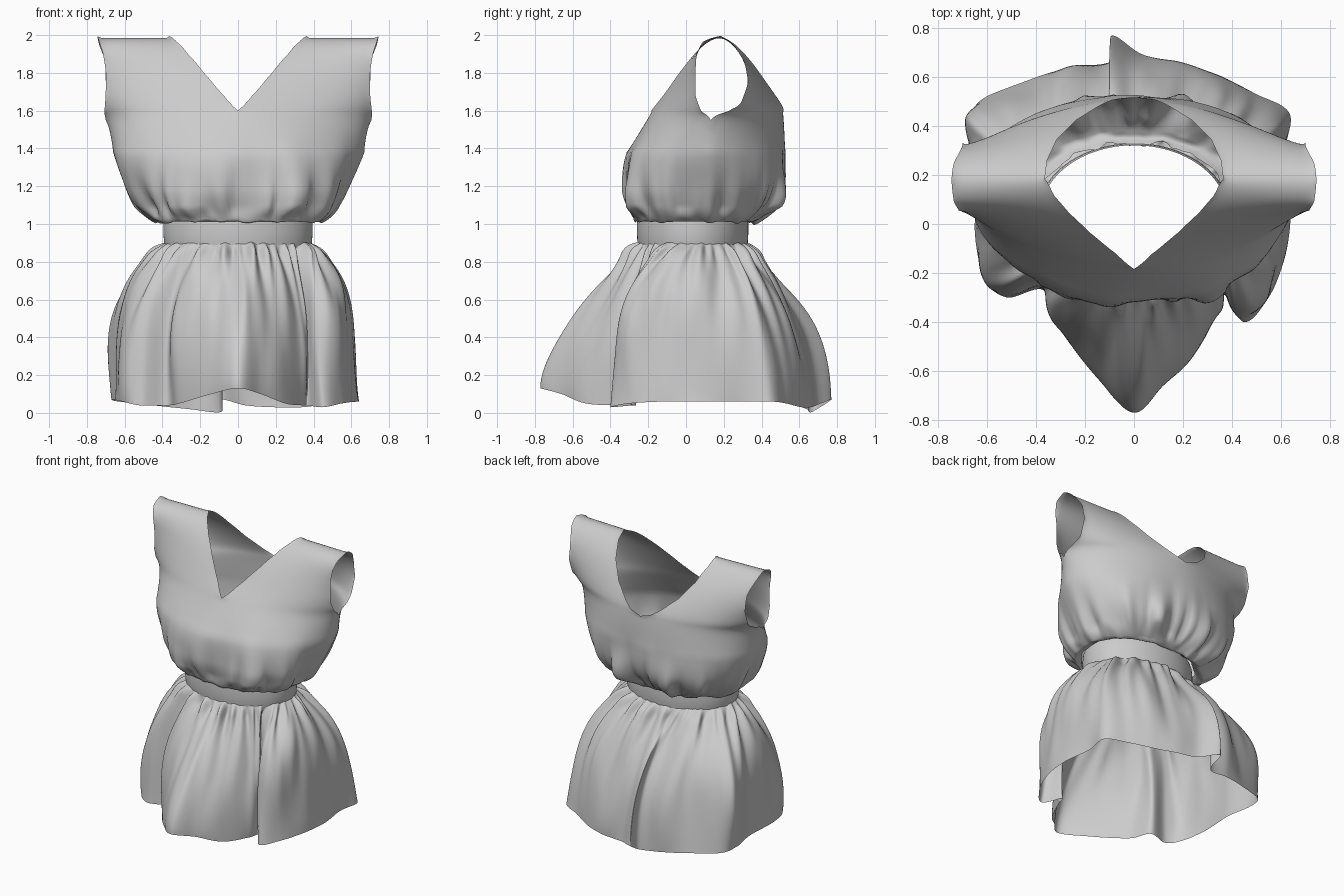
import bpy, bmesh
from math import sin, cos, pi, atan2, hypot, exp
from mathutils import Vector, noise

if "Cube" in bpy.data.objects:
    bpy.data.objects.remove(bpy.data.objects["Cube"])

CY = 0.035          # depth of the waist centre
WX, WY = 0.395, 0.295  # waist radii


def catmull(a, b, c, d, t):
    return 0.5 * (2*b + (c - a)*t + (2*a - 5*b + 4*c - d)*t*t + (3*b - a - 3*c + d)*t**3)


def make_object(name, grids, relax_above=None):
    """Build one smooth cloth surface from grids of points, welding shared edges."""
    bm = bmesh.new()
    for grid in grids:
        rows = [[bm.verts.new(p) for p in row] for row in grid]
        for r0, r1 in zip(rows, rows[1:]):
            for i in range(len(r0) - 1):
                bm.faces.new((r0[i], r0[i+1], r1[i+1], r1[i]))
    bmesh.ops.remove_doubles(bm, verts=bm.verts, dist=0.0008)
    if relax_above is not None:
        soft = [v for v in bm.verts if v.co.z > relax_above and not v.is_boundary]
        for _ in range(35):
            bmesh.ops.smooth_vert(bm, verts=soft, factor=0.5, use_axis_x=True, use_axis_y=True, use_axis_z=True)
    bmesh.ops.recalc_face_normals(bm, faces=bm.faces)
    for f in bm.faces:
        f.smooth = True
    me = bpy.data.meshes.new(name)
    bm.to_mesh(me)
    bm.free()
    ob = bpy.data.objects.new(name, me)
    bpy.context.collection.objects.link(ob)
    return ob


def gather(a, seed):
    """Irregular pleat wave around the body."""
    return noise.noise(Vector((cos(a)*3.2, sin(a)*3.2, seed))) + 0.5*noise.noise(Vector((cos(a)*8, sin(a)*8, seed + 7)))


# ---------- bodice: rows of (z, inner x, inner y, outer x, outer y, roundness)
low = [(1.04, .39, .04), (1.015, .45, .045), (1.09, .53, .07), (1.2, .60, .10),
       (1.38, .665, .12), (1.55, .70, .13)]
front_y = [-.26, -.27, -.30, -.325, -.32, -.215]
back_y = [.33, .37, .465, .515, .525, .52]
round_f = [1, 1, 1, 1, .85, .65]
round_b = [1, 1, 1, 1, .9, .75]
front_rows = [(z, 0, y, x, s, k) for (z, x, s), y, k in zip(low, front_y, round_f)] + [
    (1.60, 0, -.185, .705, .08, .55), (1.68, .075, -.12, .70, .05, .45),
    (1.80, .18, -.035, .70, .05, .3), (1.90, .265, .045, .715, .055, .15),
    (1.965, .325, .115, .735, .09, .0), (1.995, .365, .185, .745, .18, 0)]
back_rows = [(z, 0, y, x, s, k) for (z, x, s), y, k in zip(low, back_y, round_b)] + [
    (1.60, 0, .515, .705, .23, .6), (1.64, .10, .50, .70, .29, .4),
    (1.75, .235, .425, .70, .33, .2), (1.86, .315, .345, .705, .31, .1),
    (1.95, .355, .26, .735, .25, 0), (1.995, .365, .185, .745, .18, 0)]


def bodice_panel(table, side, steps=6, cols=44):
    grid = []
    n = len(table) - 1
    for j in range(n*steps + 1):
        i = min(j // steps, n - 1)
        t = j/steps - i
        a, b, c, d = (table[max(0, min(n, i + o))] for o in (-1, 0, 1, 2))
        # neckline and armhole edges stay straight between keys, the rest is smooth
        z, x0, y0, x1, y1, k = (b[m] + (c[m] - b[m])*t if m in (1, 4)
                                else catmull(a[m], b[m], c[m], d[m], t) for m in range(6))
        row = []
        for q in range(cols + 1):
            u = q/cols
            th = u*pi/2
            sx, cx = sin(th), cos(th)
            if q == cols:
                cx = 0
            ex, ey = sx**.9, 1 - cx**.9
            x = side*(x0 + (x1 - x0)*(u + (ex - u)*k))
            y = y0 + (y1 - y0)*(u + (ey - u)*k)
            ang = atan2(y - .1, x)
            r = hypot(x, y - .1)
            up = max(0, (z - 1.03))
            amp = .085*min(1, up/.06 + .1)*exp(-(up/.2)**2)
            w = amp*gather(ang, 3 + up*1.5)
            w += .018*min(1, up*4)*max(0, min(1, (1.75 - z)*3))*noise.noise(Vector((x*4, y*4, z*3)))
            sag = -.03*gather(ang, 1)*exp(-((z - 1.03)/.06)**2)
            row.append((x + w*x/r, y + w*(y - .1)/r, z + (sag if i > 0 else 0)))
        grid.append(row)
    return grid


make_object("bodice", [bodice_panel(t, s) for t in (front_rows, back_rows) for s in (1, -1)], 1.4)

# ---------- waistband
band = []
for z, s in [(1.06, .97), (1.04, .99), (1.0, 1), (.95, 1), (.90, .99), (.87, .97)]:
    band.append([(WX*s*sin(2*pi*i/96), CY - WY*s*cos(2*pi*i/96), z) for i in range(97)])
make_object("waistband", [band])

# ---------- skirt: hem outline from front centre, counter-clockwise
hem = [(0, -.77, .13), (.12, -.66, .10), (.25, -.53, .05), (.34, -.36, .04), (.37, -.29, .04),
       (.45, -.40, .03), (.55, -.30, .05), (.62, -.12, .06), (.64, .08, .06), (.615, .28, .06),
       (.635, .45, .06), (.50, .53, .05), (.34, .61, .03), (.19, .66, .03), (.04, .69, .04),
       (-.09, .77, .07), (-.09, .665, .005), (-.26, .64, .02), (-.45, .58, .04), (-.63, .50, .06),
       (-.67, .38, .07), (-.64, .18, .07), (-.65, -.03, .07), (-.61, -.22, .06), (-.52, -.30, .04),
       (-.37, -.27, .04), (-.31, -.42, .05), (-.14, -.64, .10)]
N, R = 336, 44
skirt = []
for j in range(R + 1):
    t = (j/R)**1.3
    row = []
    for i in range(N + 1):
        g = (i % N)/N
        h = g*len(hem)
        m = int(h)
        pts = [hem[(m + o) % len(hem)] for o in (-1, 0, 1, 2)]
        hx, hy, hz = (catmull(*(p[c] for p in pts), h - m) for c in range(3))
        a = 2*pi*g
        wx, wy = WX*.98*sin(a), CY - WY*.98*cos(a)
        # flare is quick at the sides, slow in front, medium behind
        fb = cos(a)
        p = 4.5 + (1.5 - 4.5)*abs(fb)**1.5 if fb > 0 else 4.5 + (1.9 - 4.5)*abs(fb)**1.2
        f = 1 - (1 - t)**p
        fx = 1 - (1 - t)**max(p, 3.5)
        x, y = wx + (hx - wx)*fx, wy + (hy - wy)*f
        z = .895 + (hz - .895)*t
        # tight gathers below the band fading into broad folds
        r = hypot(x, y - CY)
        fine = noise.noise(Vector((sin(a)*8, cos(a)*8, 2 + t*2)))
        broad = noise.noise(Vector((sin(a)*3.5, cos(a)*3.5, 9 + t*.8)))
        w = .09*fine*min(1, t*14)*exp(-t*3.6) + .06*broad*sin(pi*min(1, t))**.8
        puff = .035*max(0, fine + .2)*exp(-((t - .05)/.05)**2)
        row.append((x + w*x/r, y + w*(y - CY)/r, z + puff))
    skirt.append(row)
make_object("skirt", [skirt])
